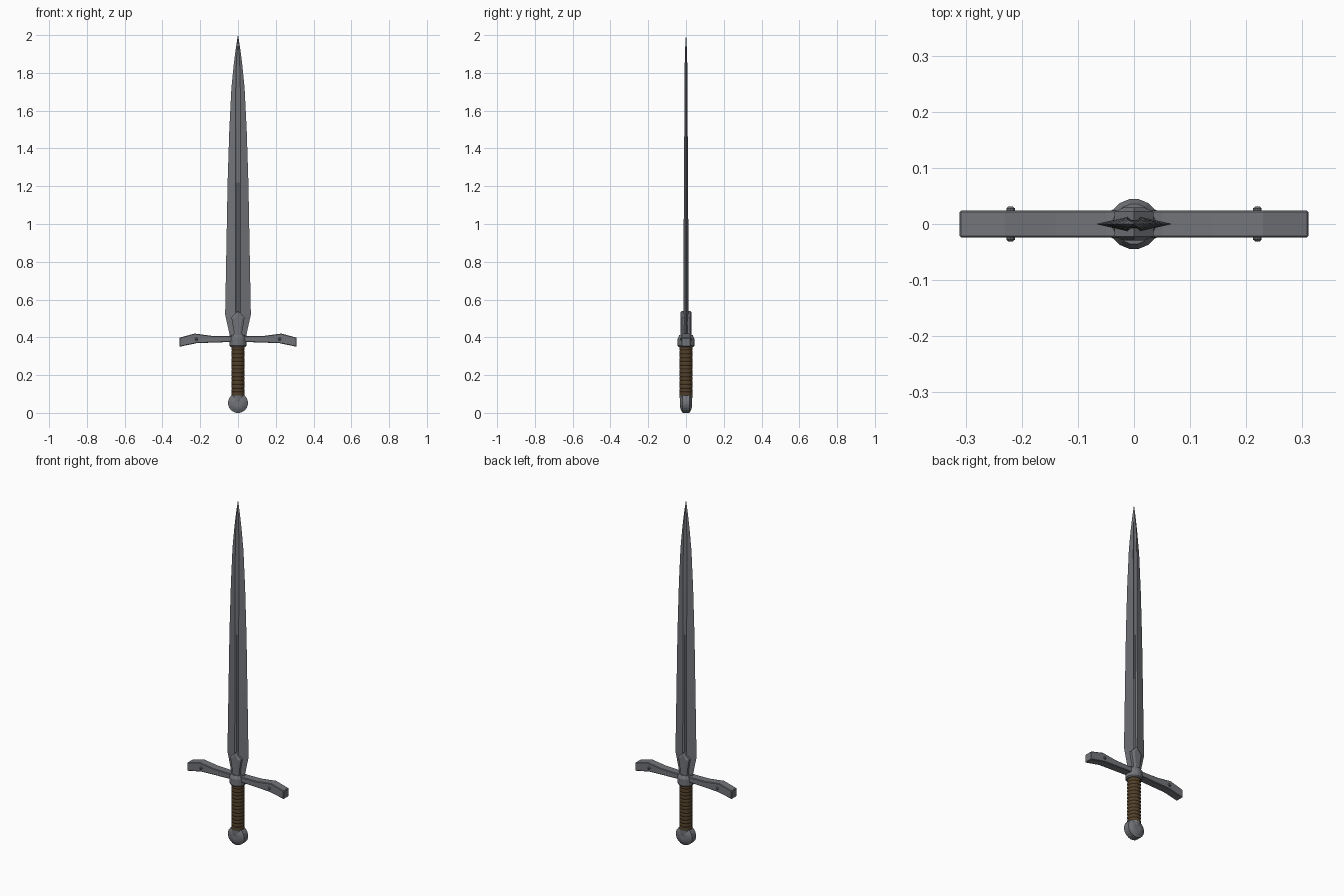
import bpy, bmesh, math
from mathutils import Matrix

if "Cube" in bpy.data.objects:
    bpy.data.objects.remove(bpy.data.objects["Cube"])


def material(name, rgb):
    m = bpy.data.materials.new(name)
    m.diffuse_color = (*rgb, 1)
    m.use_nodes = True
    m.node_tree.nodes["Principled BSDF"].inputs["Base Color"].default_value = m.diffuse_color
    return m


STEEL = material("dark steel", (0.17, 0.175, 0.19))
LEATHER = material("brown leather", (0.085, 0.052, 0.023))


def finish(name, bm, mat, bevel=0):
    bmesh.ops.recalc_face_normals(bm, faces=bm.faces)
    me = bpy.data.meshes.new(name)
    bm.to_mesh(me)
    bm.free()
    me.materials.append(mat)
    ob = bpy.data.objects.new(name, me)
    bpy.context.collection.objects.link(ob)
    if bevel:
        b = ob.modifiers.new("bevel", 'BEVEL')
        b.width, b.segments = bevel, 1
    return ob


def loft(name, rings, mat, bevel=0):
    """Skin a stack of rings with equal point counts and cap both ends."""
    bm = bmesh.new()
    vs = [[bm.verts.new(p) for p in r] for r in rings]
    n = len(vs[0])
    for a, b in zip(vs, vs[1:]):
        for i in range(n):
            j = (i + 1) % n
            bm.faces.new((a[i], a[j], b[j], b[i]))
    bm.faces.new(vs[0][::-1])
    bm.faces.new(vs[-1])
    return finish(name, bm, mat, bevel)


def lathe(name, profile, sides, mat, centre=(0, 0, 0), axis='Z'):
    """Profile of (radius, height) turned round Z or Y."""
    rings = []
    for r, h in profile:
        ring = []
        for i in range(sides):
            a = 2 * math.pi * (i + 0.5) / sides
            u, v = r * math.cos(a), r * math.sin(a)
            p = (u, v, h) if axis == 'Z' else (u, h, v)
            ring.append(tuple(c + q for c, q in zip(centre, p)))
        rings.append(ring)
    return loft(name, rings, mat)


# Blade: sharp edges, flat bevels and a shallow central fuller
stations = [(0.36, 0.040, 0.013), (0.42, 0.046, 0.013), (0.52, 0.068, 0.013),
            (0.90, 0.061, 0.0125), (1.22, 0.055, 0.011), (1.50, 0.046, 0.009),
            (1.72, 0.035, 0.008), (1.84, 0.023, 0.007), (1.92, 0.013, 0.005),
            (2.00, 0.0006, 0.0006)]
rings = []
for z, w, t in stations:
    r = min(0.012, w * 0.4)
    q = r * 0.45
    half = [(w, 0), (r, t), (q, t * 0.6), (-q, t * 0.6), (-r, t)]
    rings.append([(x, y, z) for x, y in half] + [(-x, -y, z) for x, y in half])
loft("blade", rings, STEEL)

# Crossguard: drooping arms that widen toward the ends
upper = [(0.0, 0.412), (0.05, 0.406), (0.14, 0.408), (0.23, 0.42), (0.311, 0.398)]
lower = [(0.0, 0.376), (0.05, 0.375), (0.14, 0.372), (0.22, 0.369), (0.311, 0.35)]
arm = [[(x, -0.024, z), (x, 0.024, z), (u, 0.024, k), (u, -0.024, k)]
       for (x, z), (u, k) in zip(lower, upper)]
mirrored = [[(-x, y, z) for x, y, z in ring] for ring in arm[:0:-1]]
loft("crossguard", mirrored + arm, STEEL, 0.003)

# Round guard block under the blade
lathe("guard_collar", [(0.040, 0.350), (0.045, 0.356), (0.045, 0.394), (0.036, 0.412)], 16, STEEL)

# Pointed langets clasping the blade on both faces
outline = [(-0.024, 0.39), (0.024, 0.39), (0.022, 0.43), (0.035, 0.505),
           (0, 0.54), (-0.035, 0.505), (-0.022, 0.43)]
for side, label in ((-1, "front"), (1, "back")):
    loft(label + "_langet",
         [[(x, side * 0.004, z) for x, z in outline],
          [(x, side * 0.022, z) for x, z in outline],
          [(x * 0.55, side * 0.029, 0.46 + (z - 0.46) * 0.9) for x, z in outline]], STEEL)

# Rivets through the guard arms
for sx, label in ((-1, "left"), (1, "right")):
    lathe(label + "_rivet", [(0.004, -0.031), (0.008, -0.028), (0.008, 0.028), (0.004, 0.031)],
          10, STEEL, (sx * 0.22, 0, 0.391), 'Y')

# Leather grip with shallow wrap ridges
turns = 13
profile = []
for i in range(turns):
    z = 0.09 + 0.262 * i / turns
    profile += [(0.0335, z), (0.0355, z + 0.005), (0.0355, z + 0.0152)]
profile.append((0.0335, 0.352))
lathe("grip", profile, 16, LEATHER)

# Wheel pommel with raised faces, and the ferrule joining it to the grip
lathe("pommel", [(0.022, -0.031), (0.034, -0.028), (0.053, -0.018),
                 (0.053, 0.018), (0.034, 0.028), (0.022, 0.031)], 20, STEEL, (0, 0, 0.0525), 'Y')
lathe("pommel_ferrule", [(0.024, 0.045), (0.033, 0.065), (0.0345, 0.094)], 16, STEEL)
